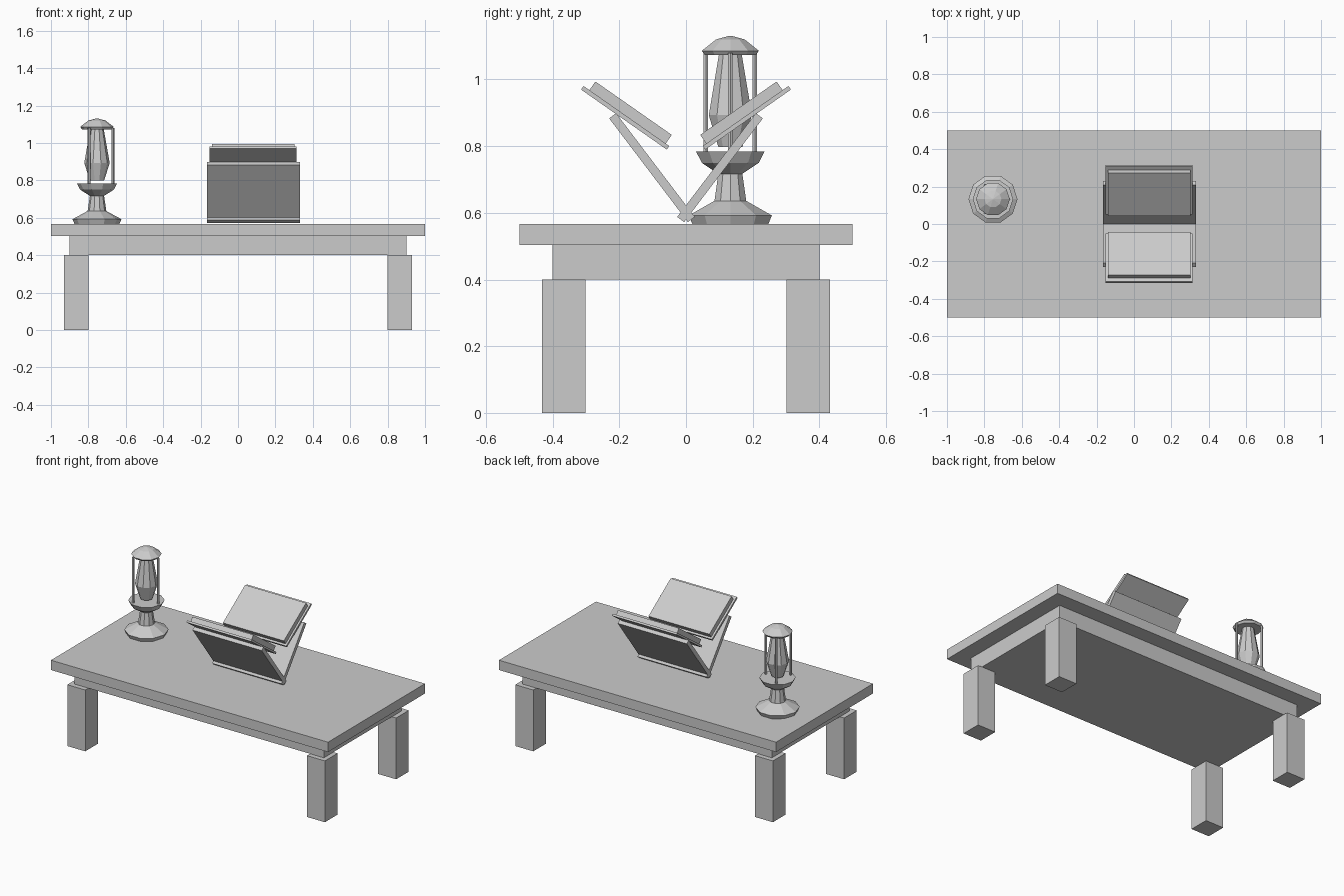
import bpy, math

if "Cube" in bpy.data.objects:
    bpy.data.objects.remove(bpy.data.objects["Cube"])

# single flat grey
grey = bpy.data.materials.new("light_grey")
grey.diffuse_color = (0.6, 0.6, 0.6, 1)
grey.use_nodes = True
grey.node_tree.nodes["Principled BSDF"].inputs["Base Color"].default_value = grey.diffuse_color


def add_mesh(name, verts, faces):
    me = bpy.data.meshes.new(name)
    me.from_pydata(verts, [], faces)
    me.materials.append(grey)
    ob = bpy.data.objects.new(name, me)
    bpy.context.collection.objects.link(ob)
    return ob


def prism(name, x0, x1, section):
    """Extrude a counter-clockwise (y, z) section along x."""
    n = len(section)
    verts = [(x, y, z) for x in (x0, x1) for y, z in section]
    faces = [tuple(reversed(range(n))), tuple(range(n, 2 * n))]
    faces += [(i, (i + 1) % n, n + (i + 1) % n, n + i) for i in range(n)]
    return add_mesh(name, verts, faces)


def box(name, x0, x1, y0, y1, z0, z1):
    return prism(name, x0, x1, [(y0, z0), (y1, z0), (y1, z1), (y0, z1)])


def board(name, x0, x1, a, b, thick, side):
    """Tilted board whose mid-line runs a -> b in (y, z); side mirrors it in y."""
    dy, dz = b[0] - a[0], b[1] - a[1]
    k = thick / 2 / math.hypot(dy, dz)
    ny, nz = -dz * k, dy * k
    pts = [(a[0] - ny, a[1] - nz), (b[0] - ny, b[1] - nz),
           (b[0] + ny, b[1] + nz), (a[0] + ny, a[1] + nz)]
    if side < 0:
        pts = [(-y, z) for y, z in reversed(pts)]
    return prism(name, x0, x1, pts)


def lathe(name, cx, cy, profile, sides=10):
    """Faceted turned solid from (radius, z) points, bottom to top."""
    verts, faces = [], []
    for r, z in profile:
        for i in range(sides):
            t = 2 * math.pi * i / sides
            verts.append((cx + r * math.cos(t), cy + r * math.sin(t), z))
    for j in range(len(profile) - 1):
        for i in range(sides):
            k = (i + 1) % sides
            faces.append((j * sides + i, j * sides + k,
                          (j + 1) * sides + k, (j + 1) * sides + i))
    last = (len(profile) - 1) * sides
    faces.append(tuple(reversed(range(sides))))
    faces.append(tuple(range(last, last + sides)))
    return add_mesh(name, verts, faces)


# table
box("table_top", -1, 1, -0.5, 0.5, 0.503, 0.567)
box("table_apron", -0.9, 0.9, -0.4, 0.4, 0.4, 0.503)
for sx in (-1, 1):
    for sy in (-1, 1):
        xs = sorted((sx * 0.8, sx * 0.93))
        ys = sorted((sy * 0.302, sy * 0.432))
        box("table_leg", *xs, *ys, 0, 0.4)

# crossed reading stand with an open book
for side, tag in ((1, "front"), (-1, "back")):
    board(tag + "_stand_board", -0.167, 0.332, (-0.22, 0.891), (0.016, 0.58), 0.026, side)
    board(tag + "_book_cover", -0.152, 0.313, (-0.311, 0.975), (-0.054, 0.795), 0.013, side)
    board(tag + "_book_pages", -0.139, 0.301, (-0.282, 0.979), (-0.053, 0.819), 0.036, side)

# lantern
LX, LY = -0.754, 0.133
lathe("lantern_base", LX, LY, [(0.12, 0.567), (0.131, 0.592), (0.05, 0.636),
                               (0.038, 0.717), (0.09, 0.75), (0.108, 0.784)])
lathe("lantern_glass", LX, LY, [(0.038, 0.798), (0.068, 0.893), (0.036, 1.075)])
lathe("lantern_cap", LX, LY, [(0.08, 1.073), (0.09, 1.086), (0.045, 1.12), (0.003, 1.131)])
for i in range(3):
    t = math.radians(120 * i)
    lathe("lantern_post", LX + 0.085 * math.cos(t), LY + 0.085 * math.sin(t),
          [(0.008, 0.77), (0.008, 1.08)], 6)
